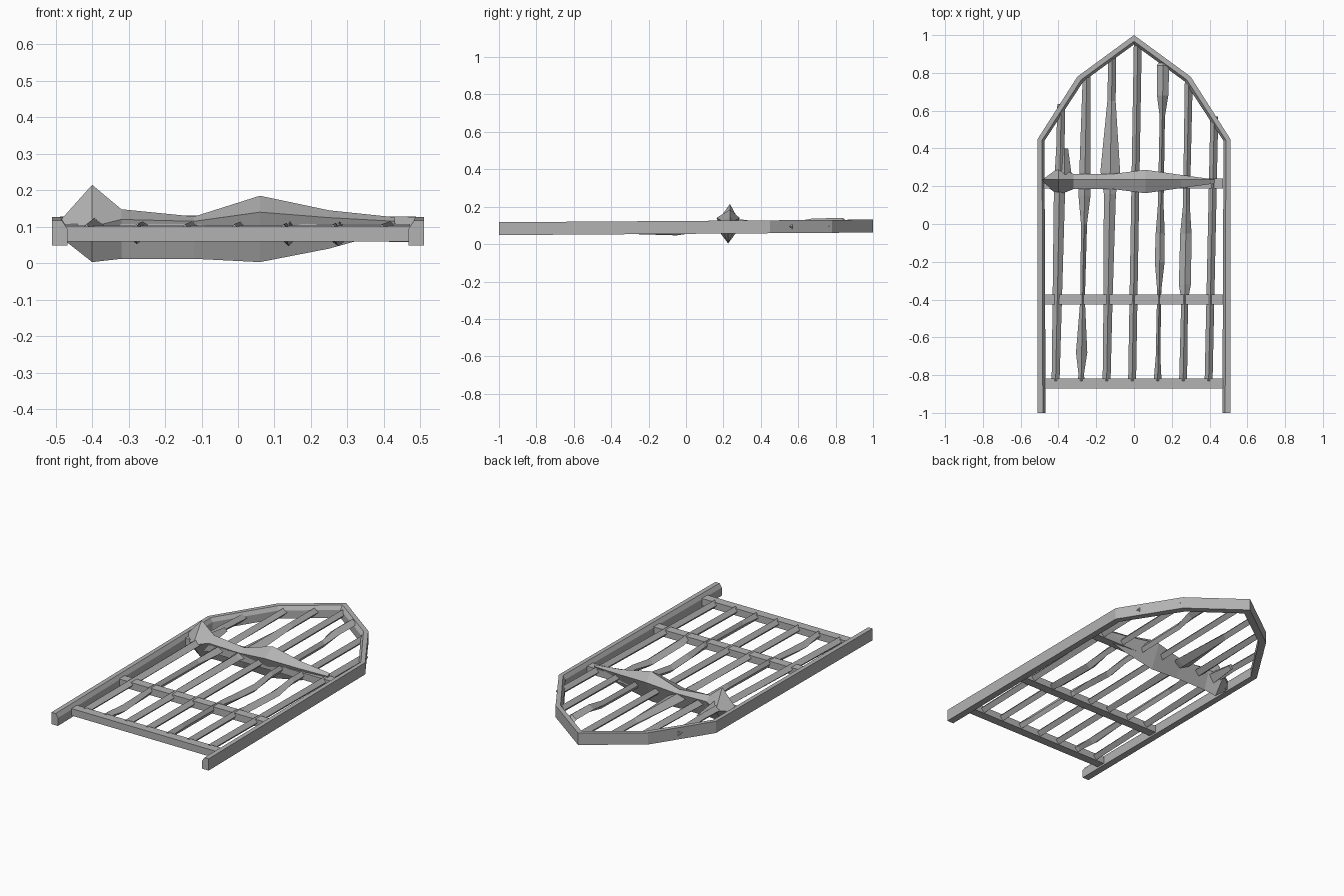
import bpy, bmesh
from mathutils import Vector

cube = bpy.data.objects.get("Cube")
if cube:
    bpy.data.objects.remove(cube, do_unlink=True)

grey = (0.45, 0.45, 0.45, 1)
iron = bpy.data.materials.new("worn_grey_iron")
iron.diffuse_color = grey
iron.use_nodes = True
iron.node_tree.nodes["Principled BSDF"].inputs["Base Color"].default_value = grey


def loft(name, rings):
    """Skin a list of equal-sized point rings and cap both ends."""
    bm = bmesh.new()
    rows = [[bm.verts.new(point) for point in ring] for ring in rings]
    count = len(rows[0])
    for near, far in zip(rows, rows[1:]):
        for i in range(count):
            j = (i + 1) % count
            bm.faces.new((near[i], near[j], far[j], far[i]))
    bm.faces.new(rows[0][::-1])
    bm.faces.new(rows[-1])
    bmesh.ops.recalc_face_normals(bm, faces=bm.faces)
    mesh = bpy.data.meshes.new(name)
    bm.to_mesh(mesh)
    bm.free()
    mesh.materials.append(iron)
    obj = bpy.data.objects.new(name, mesh)
    bpy.context.collection.objects.link(obj)


def level(y):
    """Middle height of the gate, which rises slightly towards its point."""
    return 0.09 + 0.007 * y


def arch_end(x):
    """Where an upright bar meets the pointed arch."""
    side = abs(x)
    return min(0.97 - 0.7 * side, 1.25 - 1.6 * side)


# Pointed outer frame, mirrored about its apex, with a sloping inner edge
half_path = [((0.51, -1), (0.468, -1)), ((0.51, 0.45), (0.474, 0.44)), ((0.3, 0.78), (0.268, 0.755))]
other_half = [((-ox, oy), (-ix, iy)) for (ox, oy), (ix, iy) in reversed(half_path)]
frame_rings = []
for outer, inner in half_path + [((0, 1), (0, 0.95))] + other_half:
    outer, inner = Vector(outer), Vector(inner)
    ridge = outer.lerp(inner, 0.65)
    bottom, top = level(outer.y) - 0.035, level(outer.y) + 0.034
    frame_rings.append([(*outer, bottom), (*outer, top), (*ridge, top),
                        (*inner, level(outer.y) + 0.012), (*inner, bottom)])
loft("arched_frame", frame_rings)

# Flat cross bars
cross_bars = {"bottom_cross_bar": -0.845, "middle_cross_bar": -0.4, "upper_cross_bar": 0.215}
for name, y in cross_bars.items():
    front, back = y - 0.026, y + 0.026
    bottom, top = level(y) - 0.025, level(y) + 0.016
    loft(name, [[(x, front, bottom), (x, back, bottom), (x, back, top), (x, front, top)]
                for x in (-0.485, 0.472)])

# Battered spots on the upright bars: bar number -> (y, half width, lift)
battered = {
    0: [(0.2, 0.03, 0.01), (0.4, 0.022, 0.01)],
    1: [(-0.8, 0.014, 0), (-0.68, 0.03, -0.01), (-0.4, 0.012, 0), (0, 0.016, 0), (0.15, 0.032, 0)],
    2: [(-0.4, 0.024, 0), (0.16, 0.032, 0), (0.28, 0.052, 0), (0.65, 0.022, 0)],
    4: [(-0.7, 0.012, 0), (-0.35, 0.011, 0), (-0.2, 0.026, -0.01), (-0.05, 0.024, -0.02),
        (0.1, 0.015, 0), (0.57, 0.014, 0), (0.68, 0.03, 0.02), (0.84, 0.032, 0.02)],
    5: [(-0.4, 0.018, 0), (-0.32, 0.032, -0.01), (-0.05, 0.03, -0.02), (0.1, 0.018, 0)],
}

# Seven leaning upright bars with a diamond section
start, lean, height = -0.83, 0.03, 0.023
for number in range(7):
    foot = -0.415 + 0.135 * number
    end = arch_end(foot + lean)
    stations = [(start, 0.021, 0), *battered.get(number, []), (end, 0.021, 0)]
    bar_rings = []
    for y, half, lift in stations:
        x = foot + lean * (y - start) / (end - start)
        z = level(y) + lift
        bar_rings.append([(x - half, y, z), (x, y, z - height), (x + half, y, z), (x, y, z + height)])
    loft(f"upright_bar_{number + 1}", bar_rings)

# Jagged spine over the upper cross bar: x, half width, side height, bottom, top
spine = [
    (-0.485, 0.01, 0.095, 0.07, 0.12),
    (-0.4, 0.072, 0.1, 0.003, 0.215),
    (-0.32, 0.04, 0.12, 0.012, 0.148),
    (-0.12, 0.039, 0.115, 0.012, 0.128),
    (0.06, 0.062, 0.14, 0.003, 0.185),
    (0.25, 0.035, 0.125, 0.04, 0.145),
    (0.43, 0.01, 0.115, 0.09, 0.126),
]
middle = 0.225
loft("jagged_spine", [[(x, middle - half, side), (x, middle, bottom),
                       (x, middle + half, side), (x, middle + 0.01, top)]
                      for x, half, side, bottom, top in spine])

# Splintered shard beside the thick end of the spine
shard_x, shard_z = -0.367, 0.1
loft("spine_shard", [[(shard_x - half, y, shard_z), (shard_x, y, shard_z - half),
                      (shard_x + half, y, shard_z), (shard_x, y, shard_z + half)]
                     for y, half in ((0.25, 0.038), (0.4, 0.018))])
